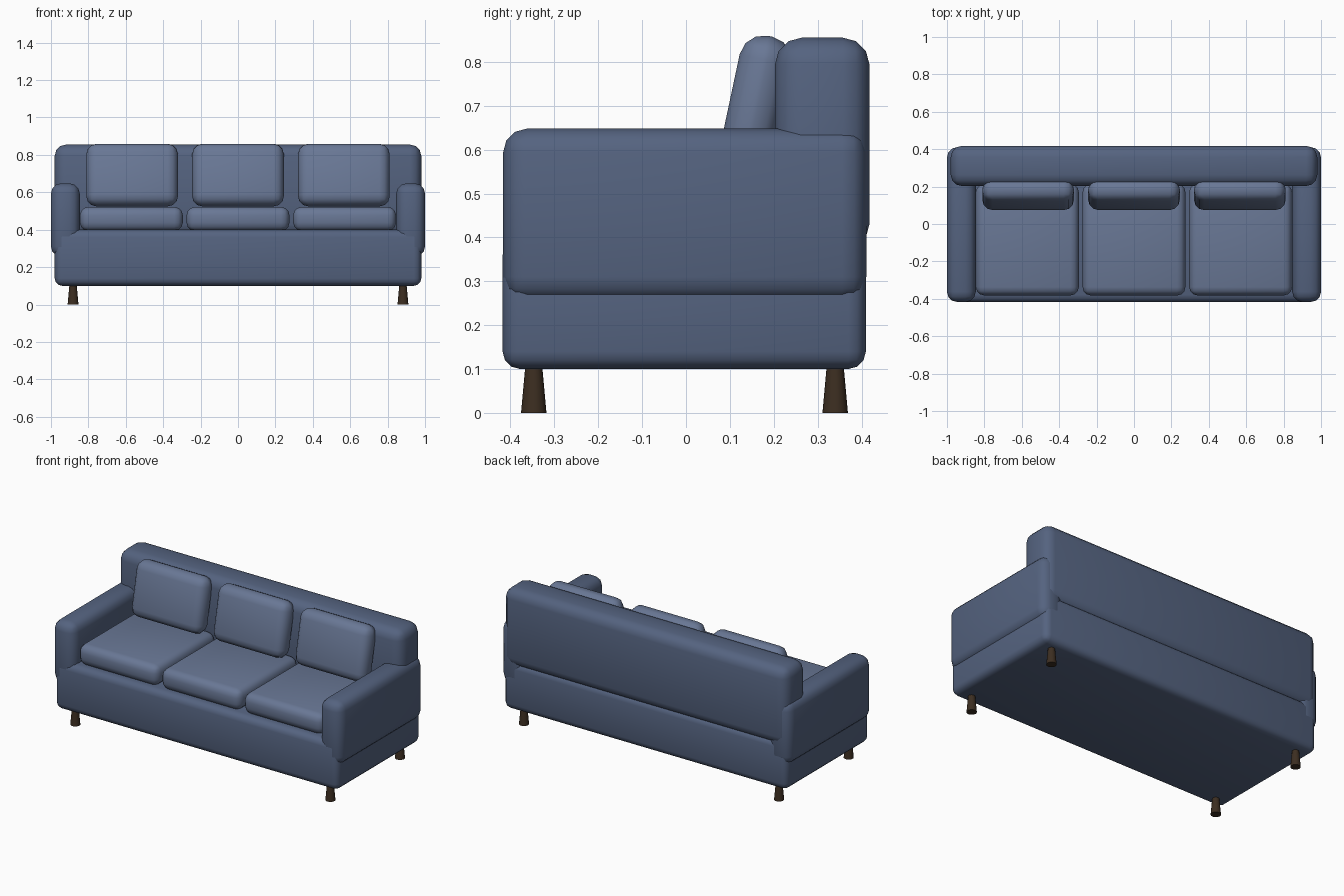
import bpy, bmesh, math
from mathutils import Matrix, Vector

if "Cube" in bpy.data.objects:
    bpy.data.objects.remove(bpy.data.objects["Cube"])


def material(name, rgb):
    m = bpy.data.materials.new(name)
    m.diffuse_color = (*rgb, 1)
    m.use_nodes = True
    m.node_tree.nodes["Principled BSDF"].inputs["Base Color"].default_value = m.diffuse_color
    return m


FABRIC = material("fabric", (0.09, 0.125, 0.215))
CUSHION = material("cushion_fabric", (0.14, 0.185, 0.30))
WOOD = material("dark_wood", (0.045, 0.027, 0.015))


def finish(name, bm, mat):
    me = bpy.data.meshes.new(name)
    bm.to_mesh(me)
    bm.free()
    me.materials.append(mat)
    ob = bpy.data.objects.new(name, me)
    bpy.context.collection.objects.link(ob)
    bpy.ops.object.select_all(action='DESELECT')
    ob.select_set(True)
    bpy.context.view_layer.objects.active = ob
    bpy.ops.object.shade_smooth_by_angle(angle=math.radians(35))
    return ob


def soft_box(name, lo, hi, radius, mat, tilt=0):
    """Box between two corners with rounded edges, leaned back by tilt."""
    lo, hi = Vector(lo), Vector(hi)
    bm = bmesh.new()
    bmesh.ops.create_cube(bm, size=1, matrix=Matrix.Diagonal((*(hi - lo), 1)))
    bmesh.ops.bevel(bm, geom=bm.edges[:], offset=radius, segments=3,
                    profile=0.5, affect='EDGES', clamp_overlap=True)
    bm.transform(Matrix.Rotation(math.radians(-tilt), 4, 'X'))
    ob = finish(name, bm, mat)
    ob.location = (lo + hi) / 2
    return ob


# Base and backrest
soft_box("base", (-0.98, -0.418, 0.10), (0.98, 0.41, 0.40), 0.04, FABRIC)
soft_box("backrest", (-0.98, 0.203, 0.37), (0.98, 0.418, 0.855), 0.06, FABRIC)

# Armrests
for side, s in (("left", -1), ("right", 1)):
    x0, x1 = sorted((s * 0.846, s * 1.0))
    soft_box(side + "_armrest", (x0, -0.417, 0.255), (x1, 0.411, 0.648), 0.055, FABRIC)

# Seat and back cushions
for side, i in (("left", -1), ("middle", 0), ("right", 1)):
    x = i * 0.57
    soft_box(side + "_seat_cushion", (x - 0.275, -0.382, 0.393),
             (x + 0.275, 0.215, 0.522), 0.045, CUSHION)
    x = i * 0.566
    soft_box(side + "_back_cushion", (x - 0.245, 0.097, 0.522),
             (x + 0.245, 0.217, 0.862), 0.055, CUSHION, tilt=12)

# Flared legs
for depth, y in (("front", -0.347), ("back", 0.34)):
    for side, x in (("left", -0.882), ("right", 0.882)):
        bm = bmesh.new()
        bmesh.ops.create_cone(bm, cap_ends=True, segments=16, radius1=0.029,
                              radius2=0.019, depth=0.11)
        finish(f"{depth}_{side}_leg", bm, WOOD).location = (x, y, 0.055)
